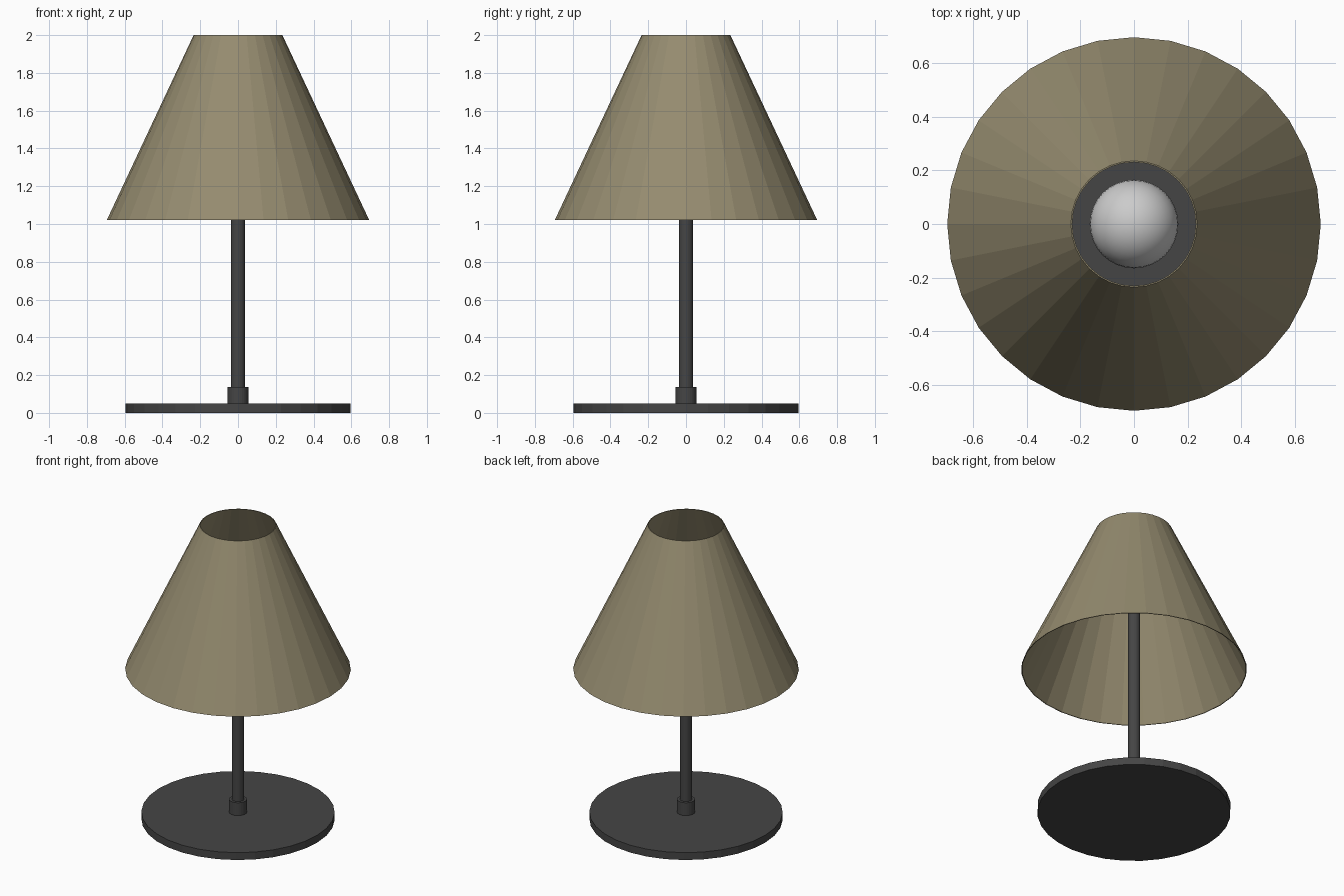
import bpy, bmesh, math

if "Cube" in bpy.data.objects:
    bpy.data.objects.remove(bpy.data.objects["Cube"])

def material(name, rgb):
    m = bpy.data.materials.new(name)
    m.diffuse_color = (*rgb, 1)
    m.use_nodes = True
    m.node_tree.nodes["Principled BSDF"].inputs["Base Color"].default_value = m.diffuse_color
    return m

charcoal = material("charcoal metal", (0.06, 0.06, 0.06))
linen = material("olive linen", (0.30, 0.26, 0.16))
glass = material("bulb white", (0.60, 0.60, 0.60))

def lathe(name, profile, mat, sides=32, smooth=None):
    """Spin an (r, z) profile around z; r = 0 closes to a pole."""
    bm = bmesh.new()
    verts = [bm.verts.new((r, 0, z)) for r, z in profile]
    edges = [bm.edges.new(p) for p in zip(verts, verts[1:])]
    bmesh.ops.spin(bm, geom=verts + edges, cent=(0, 0, 0), axis=(0, 0, 1),
                   angle=2 * math.pi, steps=sides, use_duplicate=False)
    bmesh.ops.remove_doubles(bm, verts=bm.verts, dist=1e-5)
    bmesh.ops.recalc_face_normals(bm, faces=bm.faces)
    me = bpy.data.meshes.new(name)
    bm.to_mesh(me)
    bm.free()
    me.materials.append(mat)
    ob = bpy.data.objects.new(name, me)
    bpy.context.collection.objects.link(ob)
    if smooth:
        bpy.ops.object.select_all(action='DESELECT')
        ob.select_set(True)
        bpy.context.view_layer.objects.active = ob
        bpy.ops.object.shade_smooth_by_angle(angle=math.radians(smooth))
    return ob

def disc(name, r, z0, z1, mat):
    return lathe(name, [(0, z0), (r, z0), (r, z1), (0, z1)], mat)

# Foot, collar and stem
disc("base", 0.595, 0, 0.05, charcoal)
disc("collar", 0.055, 0.05, 0.137, charcoal)
disc("stem", 0.038, 0.05, 1.52, charcoal)

# Round bulb on top of the stem
R, zc = 0.165, 1.66
lathe("bulb", [(R * math.sin(math.pi * i / 16) if 0 < i < 16 else 0,
                zc - R * math.cos(math.pi * i / 16)) for i in range(17)],
      glass, smooth=30)

# Open conical shade with a thin wall
t = 0.005
lathe("shade", [(0.695, 1.02), (0.235, 2.0), (0.235 - t, 2.0),
                (0.695 - t, 1.02), (0.695, 1.02)], linen)
